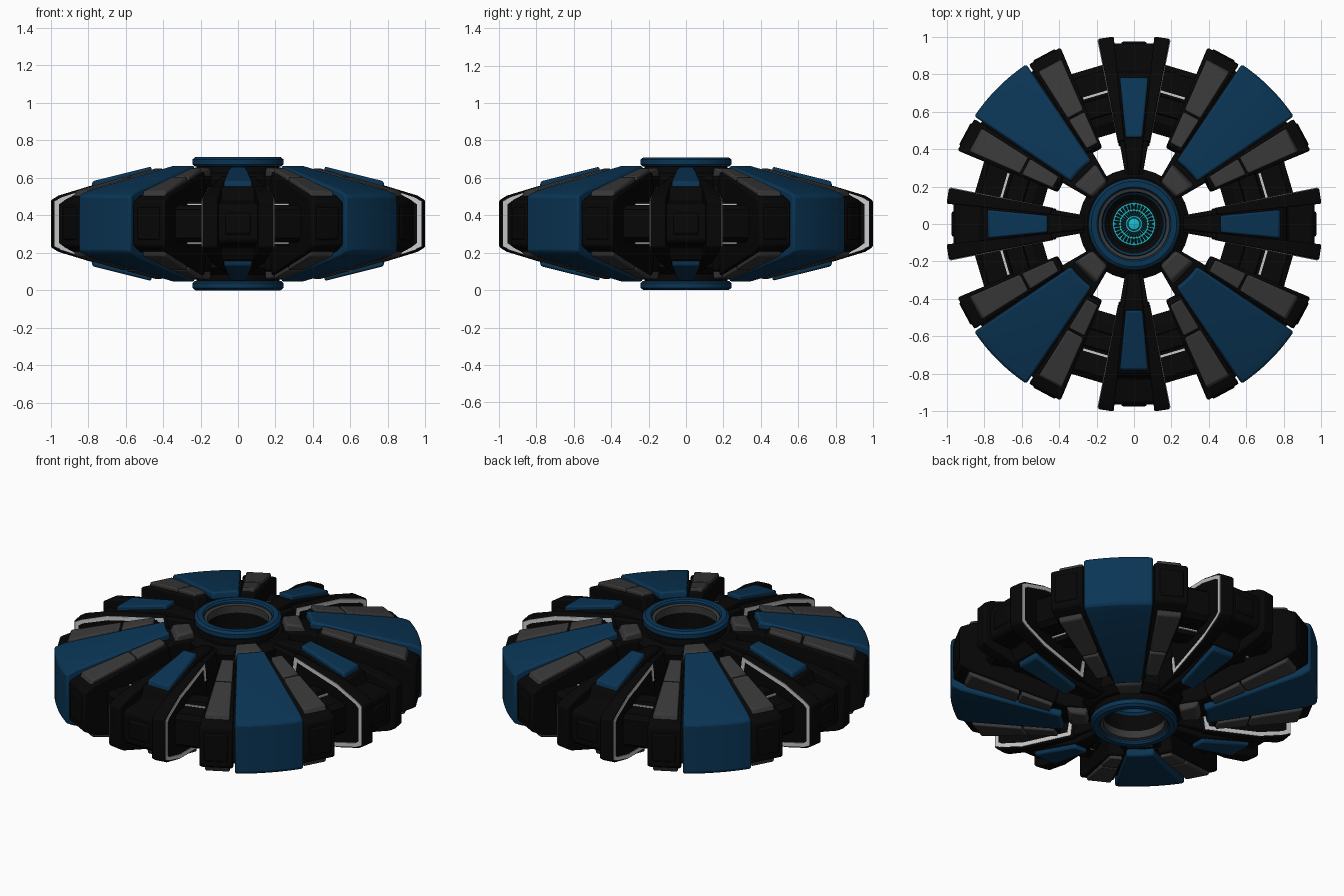
import bpy, bmesh, math

if "Cube" in bpy.data.objects:
    bpy.data.objects.remove(bpy.data.objects["Cube"])

H = 0.71  # total height; everything mirrors about H / 2


def material(name, rgb):
    m = bpy.data.materials.new(name)
    m.diffuse_color = (*rgb, 1)
    m.use_nodes = True
    m.node_tree.nodes["Principled BSDF"].inputs["Base Color"].default_value = m.diffuse_color
    return m


BLUE = material("blue_paint", (0.003, 0.035, 0.09))
DARK = material("dark_metal", (0.002, 0.002, 0.002))
GREY = material("grey_metal", (0.04, 0.04, 0.04))
PALE = material("pale_trim", (0.6, 0.6, 0.6))
CYAN = material("cyan_glow", (0.01, 0.5, 0.62))


def sym(pts):
    """Close an upper-half (r, z) profile by mirroring it downwards."""
    return pts + [(r, H - z) for r, z in reversed(pts)]


def flip(pts):
    return [(r, H - z) for r, z in pts]


def band(outer, inner):
    """C-shaped profile: outer upper half, its mirror, and the inner return."""
    return sym(outer) + flip(inner[::-1]) + inner


def sector(name, profiles, centres, half, mat, steps=1, bevel=0.0):
    """Sweep (r, z) profiles through +-half degrees at each centre, four-fold."""
    bm = bmesh.new()
    full = half >= 180
    for prof in profiles:
        for c in centres:
            for q in range(1 if full else 4):
                rows = []
                for i in range(steps if full else steps + 1):
                    a = math.radians(c + 90 * q - half + 2 * half * i / steps)
                    rows.append([bm.verts.new((r * math.cos(a), r * math.sin(a), z))
                                 for r, z in prof])
                n = len(prof)
                for i in range(steps):
                    s, t = rows[i], rows[(i + 1) % len(rows)]
                    for j in range(n):
                        k = (j + 1) % n
                        bm.faces.new((s[j], s[k], t[k], t[j]))
                if not full:
                    bm.faces.new(rows[0])
                    bm.faces.new(rows[-1])
    bmesh.ops.recalc_face_normals(bm, faces=bm.faces)
    me = bpy.data.meshes.new(name)
    bm.to_mesh(me)
    bm.free()
    ob = bpy.data.objects.new(name, me)
    bpy.context.collection.objects.link(ob)
    me.materials.append(mat)
    if bevel:
        b = ob.modifiers.new("bevel", 'BEVEL')
        b.width, b.segments, b.limit_method = bevel, 2, 'ANGLE'
        b.angle_limit = math.radians(25)
    bpy.ops.object.select_all(action='DESELECT')
    ob.select_set(True)
    bpy.context.view_layer.objects.active = ob
    bpy.ops.object.shade_smooth_by_angle(angle=math.radians(30))
    return ob


def both(name, prof, centres, half, mat, **kw):
    return sector(name, [prof, flip(prof)], centres, half, mat, **kw)


# Diagonal arms: dark core, blue wrap-around armour, side blocks with grey strips
sector("arm_core", [sym([(0.46, 0.60), (0.95, 0.48), (0.98, 0.46)])], [45], 20, DARK, steps=6)
sector("arm_armour", [band([(0.40, 0.62), (0.41, 0.667), (0.975, 0.53), (1.028, 0.505)],
                           [(0.97, 0.46), (0.93, 0.49), (0.46, 0.61)])],
       [45], 11, BLUE, steps=8, bevel=0.012)
sector("arm_side_block", [sym([(0.44, 0.56), (0.46, 0.635), (0.95, 0.51), (1.02, 0.475)])],
       [45 - 17, 45 + 17], 5.4, DARK, bevel=0.012)
both("arm_grey_strip_inner", [(0.47, 0.60), (0.475, 0.652), (0.655, 0.607), (0.655, 0.55)],
     [28, 62], 4.2, GREY, bevel=0.008)
both("arm_grey_strip_outer", [(0.665, 0.55), (0.665, 0.605), (0.95, 0.531), (0.97, 0.48)],
     [28, 62], 4.2, GREY, bevel=0.008)
sector("arm_end_plate", [sym([(0.98, 0.45), (1.025, 0.44)])], [28, 62], 3.8, DARK, bevel=0.01)

# Ring linking all arms, with pale marker lines
sector("link_ring", [sym([(0.50, 0.42), (0.56, 0.455), (0.84, 0.455), (0.87, 0.43)])],
       [16.5, 73.5], 8, DARK)
both("ring_rib", [(0.60, 0.44), (0.61, 0.475), (0.70, 0.475), (0.71, 0.44)],
     [16.5, 73.5], 8, DARK)
both("ring_marker", [(0.716, 0.44), (0.716, 0.463), (0.728, 0.463), (0.728, 0.44)],
     [16.5, 73.5], 5.5, PALE)

# Axis arms: centre tooth, paired prongs, blue panel
sector("tooth_body", [sym([(0.20, 0.58), (0.30, 0.63), (0.46, 0.635), (0.80, 0.55), (0.83, 0.48),
                           (0.955, 0.46), (0.97, 0.44)])], [0], 6.5, DARK, bevel=0.008)
both("tooth_panel", [(0.46, 0.61), (0.465, 0.66), (0.78, 0.582), (0.79, 0.53)],
     [0], 5.6, BLUE, bevel=0.01)
sector("tooth_end_plate", [sym([(0.95, 0.42), (0.975, 0.41)])], [0], 4, DARK, bevel=0.01)
sector("prong", [sym([(0.42, 0.52), (0.45, 0.61), (0.80, 0.555), (0.965, 0.505), (1.006, 0.48)])],
       [-8.6, 8.6], 2.4, DARK, bevel=0.008)
sector("prong_trim", [band([(0.44, 0.49), (0.455, 0.60), (0.80, 0.548), (0.96, 0.495), (0.998, 0.475)],
                           [(0.974, 0.458), (0.95, 0.475), (0.795, 0.524), (0.479, 0.573), (0.462, 0.49)])],
       [-11, 11], 0.25, PALE)
both("prong_root", [(0.19, 0.46), (0.19, 0.58), (0.26, 0.61), (0.45, 0.60), (0.53, 0.52), (0.50, 0.46)],
     [0], 10, DARK, bevel=0.008)

# Diagonal struts from hub to arms, capped with grey blocks
both("hub_strut", [(0.20, 0.46), (0.20, 0.61), (0.40, 0.61), (0.50, 0.58), (0.50, 0.47)],
     [45], 15, DARK, bevel=0.01)
both("strut_cap", [(0.255, 0.58), (0.27, 0.655), (0.365, 0.645), (0.39, 0.59)],
     [45], 12.5, GREY, bevel=0.012)

# Hub: dark tube and flange, blue rims, grey inner lips, blue inner bands
sector("hub_tube", [sym([(0.13, 0.47), (0.165, 0.50), (0.178, 0.665), (0.22, 0.665), (0.235, 0.58),
                         (0.20, 0.48)])], [0], 180, DARK, steps=64)
both("hub_flange", [(0.20, 0.52), (0.20, 0.62), (0.25, 0.625), (0.295, 0.59), (0.28, 0.52)],
     [0], 180, DARK, steps=32)
both("hub_rim", [(0.19, 0.66), (0.19, 0.70), (0.198, 0.71), (0.228, 0.71), (0.243, 0.698),
                 (0.243, 0.672), (0.23, 0.66)], [0], 180, BLUE, steps=64)
both("hub_lip", [(0.172, 0.64), (0.172, 0.685), (0.192, 0.69), (0.192, 0.64)],
     [0], 180, GREY, steps=64)
both("hub_band", [(0.155, 0.50), (0.155, 0.53), (0.174, 0.55), (0.174, 0.50)],
     [0], 180, BLUE, steps=64)

# Glowing core: dark plate with cyan spokes and rings on both faces
sector("core_plate", [sym([(0.001, 0.40), (0.14, 0.40)])], [0], 180, DARK, steps=48)
both("core_spokes", [(0.02, 0.39), (0.02, 0.41), (0.112, 0.41), (0.112, 0.39)],
     [i * 90 / 8 for i in range(8)], 2.4, CYAN)
for i, r in enumerate((0.035, 0.07, 0.105)):
    both(f"core_ring_{i + 1}", [(r, 0.39), (r, 0.412), (r + 0.009, 0.412), (r + 0.009, 0.39)],
         [0], 180, CYAN, steps=48)
both("core_button", [(0.001, 0.39), (0.001, 0.42), (0.03, 0.415), (0.033, 0.39)],
     [0], 180, CYAN, steps=24)
